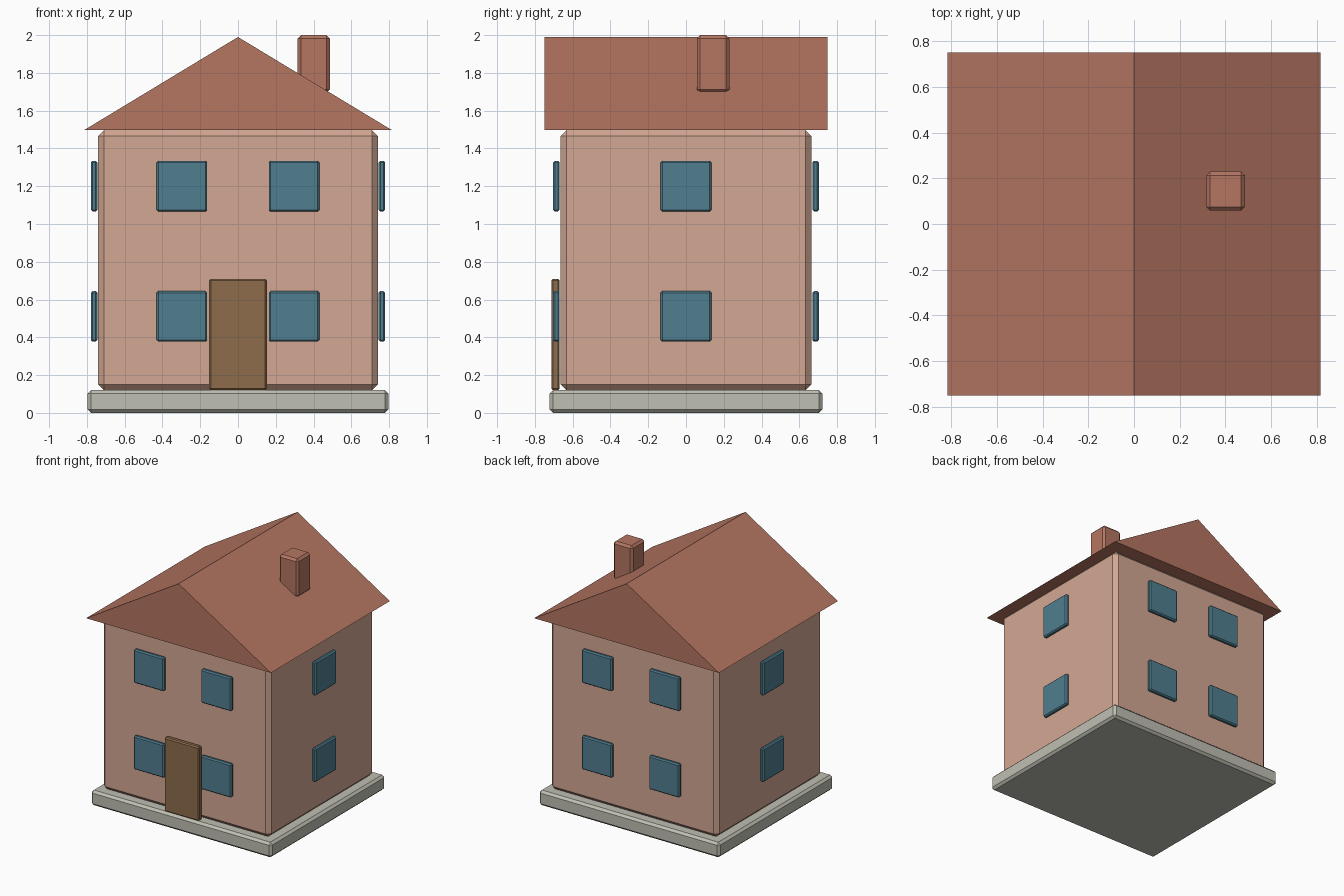
import bpy, bmesh

if "Cube" in bpy.data.objects:
    bpy.data.objects.remove(bpy.data.objects["Cube"])


def material(name, rgb):
    m = bpy.data.materials.new(name)
    m.diffuse_color = (*rgb, 1)
    m.use_nodes = True
    m.node_tree.nodes["Principled BSDF"].inputs["Base Color"].default_value = m.diffuse_color
    return m


WALL = material("plaster", (0.65, 0.39, 0.29))
ROOF = material("roof_tile", (0.46, 0.18, 0.12))
GLASS = material("window_blue", (0.08, 0.21, 0.28))
WOOD = material("door_wood", (0.27, 0.15, 0.07))
STONE = material("stone", (0.52, 0.52, 0.45))


def finish(name, bm, mat):
    bmesh.ops.recalc_face_normals(bm, faces=bm.faces)
    me = bpy.data.meshes.new(name)
    bm.to_mesh(me)
    bm.free()
    me.materials.append(mat)
    ob = bpy.data.objects.new(name, me)
    bpy.context.collection.objects.link(ob)
    return ob


def box(name, x, y, z, bevel, mat):
    """Chamfered box from (min, max) ranges."""
    bm = bmesh.new()
    bmesh.ops.create_cube(bm, size=1)
    for v in bm.verts:
        v.co = [r[0] + (c + 0.5) * (r[1] - r[0]) for c, r in zip(v.co, (x, y, z))]
    ob = finish(name, bm, mat)
    mod = ob.modifiers.new("chamfer", "BEVEL")
    mod.width = bevel
    mod.segments = 1
    return ob


# Plinth, walls, door and chimney
box("plinth", (-0.796, 0.796), (-0.722, 0.722), (0, 0.12), 0.018, STONE)
box("walls", (-0.74, 0.74), (-0.664, 0.664), (0.12, 1.497), 0.031, WALL)
box("door", (-0.153, 0.153), (-0.712, -0.669), (0.12, 0.71), 0.009, WOOD)
box("chimney", (0.316, 0.486), (0.058, 0.229), (1.695, 2.0), 0.017, ROOF)

# Gable roof: a triangle pushed along y
bm = bmesh.new()
tri = bm.faces.new([bm.verts.new(p) for p in
                    ((-0.815, -0.749, 1.497), (0.815, -0.749, 1.497), (0, -0.749, 1.99))])
side = bmesh.ops.extrude_face_region(bm, geom=[tri], use_keep_orig=True)["geom"]
bmesh.ops.translate(bm, vec=(0, 1.498, 0),
                    verts=[g for g in side if isinstance(g, bmesh.types.BMVert)])
finish("roof", bm, ROOF)

# Windows on two floors: two per front and back wall, one per side wall
h = 0.134
for floor, zc in (("lower", 0.511), ("upper", 1.2)):
    z = (zc - h, zc + h)
    for s, end, flank in ((-1, "front", "left"), (1, "back", "right")):
        y = sorted((s * 0.669, s * 0.703))
        for xc, pos in ((-0.297, "left"), (0.297, "right")):
            box(f"window_{end}_{floor}_{pos}", (xc - h, xc + h), y, z, 0.009, GLASS)
        x = sorted((s * 0.745, s * 0.779))
        box(f"window_{flank}_{floor}", x, (-h, h), z, 0.009, GLASS)
